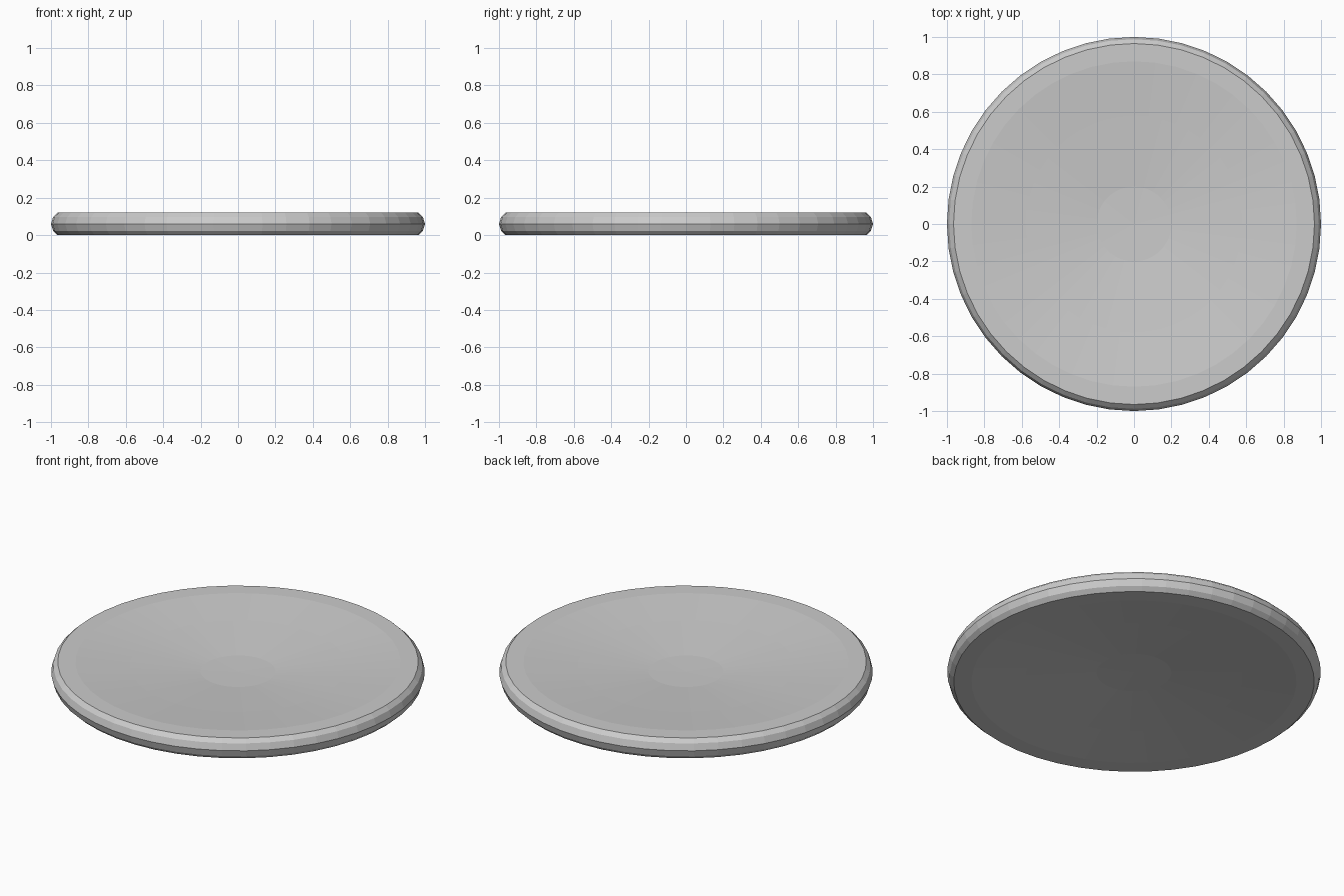
import bpy
import bmesh
from math import cos, sin, tau

if "Cube" in bpy.data.objects:
    bpy.data.objects.remove(bpy.data.objects["Cube"])

SEGMENTS = 48
MID = 0.06  # height of the mirror plane

# Upper half profile: (radius, height above the mid plane), centre to rim
upper = [(0.20, 0.004), (0.58, 0.034), (0.87, 0.06), (0.965, 0.06), (0.988, 0.038)]
profile = upper + [(1.0, 0.0)] + [(r, -h) for r, h in reversed(upper)]

bm = bmesh.new()

# One ring of vertices per profile point
rings = []
for r, h in profile:
    rings.append([bm.verts.new((r * cos(tau * i / SEGMENTS),
                                r * sin(tau * i / SEGMENTS), MID + h))
                  for i in range(SEGMENTS)])

# Side bands between neighbouring rings
for a, b in zip(rings, rings[1:]):
    for i in range(SEGMENTS):
        j = (i + 1) % SEGMENTS
        bm.faces.new((a[i], b[i], b[j], a[j]))

# Shallow conical centres, above and below
for ring, h in ((rings[0], 0.001), (rings[-1], -0.001)):
    tip = bm.verts.new((0, 0, MID + h))
    for i in range(SEGMENTS):
        bm.faces.new((tip, ring[i], ring[(i + 1) % SEGMENTS]))

bmesh.ops.recalc_face_normals(bm, faces=bm.faces)

# Dished disc with flat facets
mesh = bpy.data.meshes.new("dished_disc")
bm.to_mesh(mesh)
bm.free()
disc = bpy.data.objects.new("dished_disc", mesh)
bpy.context.collection.objects.link(disc)
